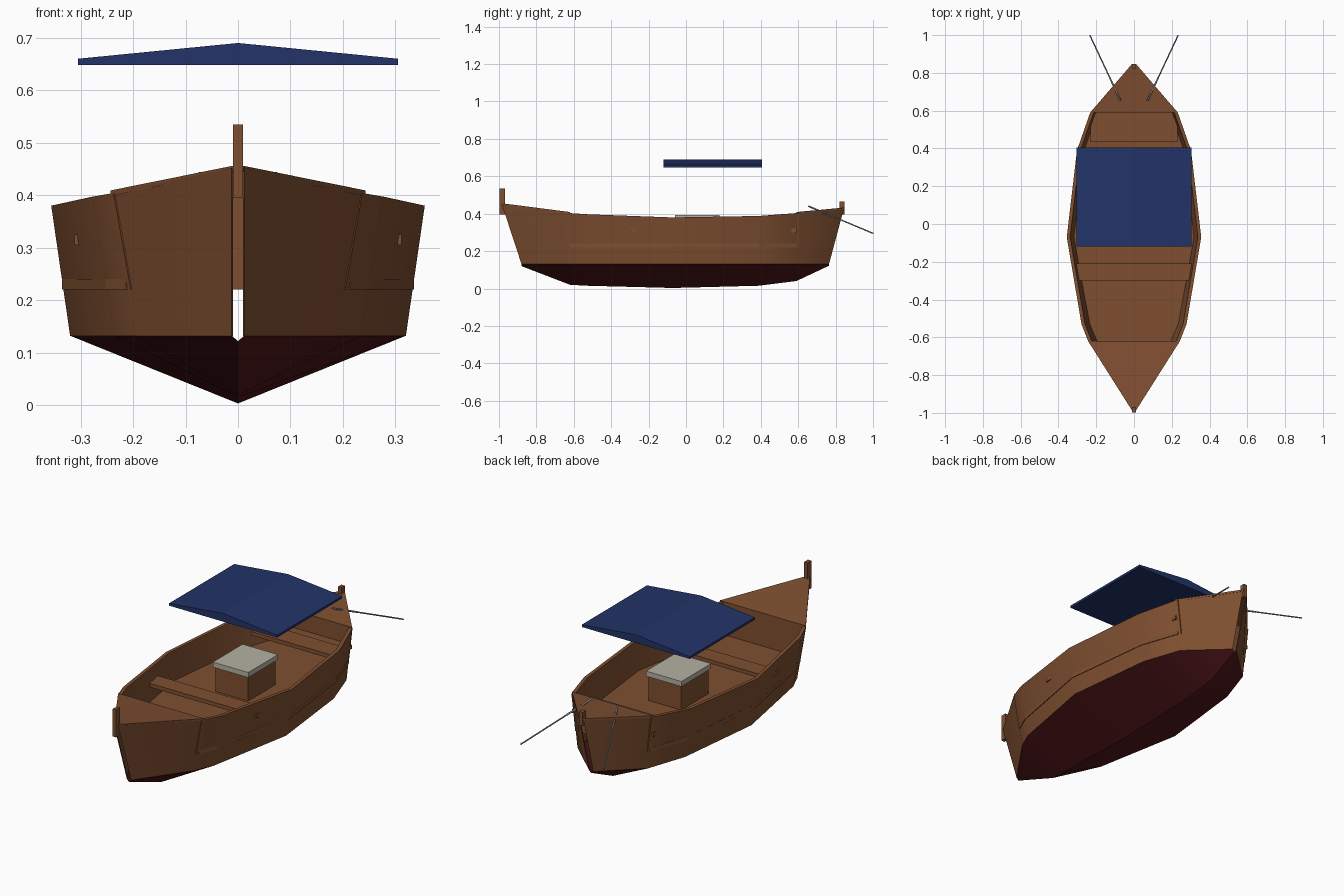
import bpy, bmesh, math
from mathutils import Vector

old = bpy.data.objects.get("Cube")
if old:
    bpy.data.objects.remove(old, do_unlink=True)


def material(name, rgb):
    m = bpy.data.materials.new(name)
    m.use_nodes = True
    m.diffuse_color = (*rgb, 1)
    m.node_tree.nodes["Principled BSDF"].inputs["Base Color"].default_value = (*rgb, 1)
    return m


WOOD = material("brown wood", (0.21, 0.078, 0.03))
MAROON = material("maroon bottom paint", (0.08, 0.008, 0.01))
BLUE = material("blue canvas", (0.016, 0.034, 0.14))
PALE = material("pale grey lid", (0.46, 0.44, 0.37))
STEEL = material("steel grey", (0.25, 0.25, 0.25))


def finish(name, bm, mat, smooth=None):
    bmesh.ops.recalc_face_normals(bm, faces=bm.faces)
    me = bpy.data.meshes.new(name)
    bm.to_mesh(me)
    bm.free()
    me.materials.append(mat)
    if smooth:
        me.shade_smooth()
        me.set_sharp_from_angle(angle=math.radians(smooth))
    ob = bpy.data.objects.new(name, me)
    bpy.context.scene.collection.objects.link(ob)
    return ob


def loft(name, rings, mat, closed=True, caps=True, smooth=None):
    """Skin a row of cross-sections that have equal point counts."""
    bm = bmesh.new()
    rows = [[bm.verts.new(p) for p in ring] for ring in rings]
    n = len(rows[0])
    for a, b in zip(rows, rows[1:]):
        for i in range(n if closed else n - 1):
            j = (i + 1) % n
            bm.faces.new((a[i], a[j], b[j], b[i]))
    if closed and caps:
        bm.faces.new(rows[0])
        bm.faces.new(rows[-1])
    return finish(name, bm, mat, smooth)


def slab(name, outline, thickness, mat):
    """Polygon given by its top points, thickened downwards."""
    top = [Vector(p) for p in outline]
    low = [p - Vector((0, 0, thickness)) for p in top]
    return loft(name, [low, top], mat)


def box(name, x, y, z, mat):
    """Box centred in x with half width x, and y and z ranges."""
    return slab(name, [(-x, y[0], z[1]), (x, y[0], z[1]), (x, y[1], z[1]), (-x, y[1], z[1])],
                z[1] - z[0], mat)


# Hull stations: sheer y, half width, z; chine y, half width; keel z
CHINE = 0.132
stations = [
    (-0.985, 0.012, 0.452, -0.88, 0.012, 0.12),
    (-0.62, 0.243, 0.403, -0.62, 0.195, 0.02),
    (-0.53, 0.278, 0.397, -0.53, 0.235, 0.015),
    (-0.07, 0.356, 0.38, -0.07, 0.32, 0.003),
    (0.39, 0.302, 0.388, 0.39, 0.268, 0.015),
    (0.59, 0.232, 0.403, 0.59, 0.2, 0.04),
    (0.845, 0.012, 0.43, 0.765, 0.012, 0.122),
]
FLOOR = 0.24
GAP = 0.01
WALL = 0.018


def width_at(station, z):
    _, ws, zs, _, wc, _ = station
    return wc + (ws - wc) * (z - CHINE) / (zs - CHINE)


# Planked sides, left open at bow and stern
for side, s in (("left", 1), ("right", -1)):
    rings = []
    for ys, ws, zs, yc, wc, _ in stations:
        rings.append([
            (s * wc, yc, CHINE), (s * ws, ys, zs),
            (s * max(ws - WALL, GAP), ys * 0.995, zs),
            (s * max(wc - WALL, GAP), yc * 0.995, CHINE)])
    loft(side + "_side", rings, WOOD, smooth=30)

# Painted V bottom
loft("hull_bottom", [[(-wc, yc, CHINE), (0, yc, k), (wc, yc, CHINE)]
                     for _, _, _, yc, wc, k in stations],
     MAROON, closed=False, smooth=20)

# Floor, its edge just proud of the planking
inner = stations[1:-1]
edge = [(width_at(st, 0.22) + 0.003, st[0], FLOOR) for st in inner]
slab("floor", edge + [(-x, y, z) for x, y, z in reversed(edge)], 0.02, WOOD)

# End decks and the bulkheads beneath them
for name, st, tip in (("bow", stations[1], (-0.985, 0.456)),
                      ("stern", stations[-2], (0.848, 0.433))):
    y, w, z = st[:3]
    slab(name + "_deck", [(-w, y, z + 0.006), (w, y, z + 0.006),
                          (GAP, tip[0], tip[1]), (-GAP, tip[0], tip[1])], 0.01, WOOD)
    low, high = width_at(st, 0.22) - 0.006, w - 0.006
    d = 0.012 if y < 0 else -0.012
    loft(name + "_bulkhead",
         [[(-low, yy, 0.22), (low, yy, 0.22), (high, yy, z), (-high, yy, z)]
          for yy in (y, y - d)], WOOD)

# Stem posts
box("bow_post", GAP, (-0.998, -0.968), (0.395, 0.535), WOOD)
box("stern_post", GAP, (0.822, 0.848), (0.395, 0.465), WOOD)

# Seats
box("front_thwart", 0.312, (-0.30, -0.21), (0.305, 0.325), WOOD)
box("stern_bench", 0.23, (0.435, 0.54), (0.305, 0.325), WOOD)
box("stern_bench_back", 0.23, (0.54, 0.59), (0.30, 0.32), WOOD)

# Engine box with lid
box("engine_box", 0.092, (-0.05, 0.17), (FLOOR, 0.368), WOOD)
box("engine_box_lid", 0.1, (-0.06, 0.18), (0.366, 0.392), PALE)

# Low gabled canopy
profile = [(-0.305, 0.648), (0.305, 0.648), (0.305, 0.66), (0, 0.69), (-0.305, 0.66)]
loft("canopy", [[(x, y, z) for x, z in profile] for y in (-0.12, 0.405)], BLUE)

# Thin rods trailing over the stern, with thicker handles
for side, s in (("left", 1), ("right", -1)):
    a, b = Vector((s * 0.072, 0.655, 0.44)), Vector((s * 0.234, 1.0, 0.295))
    for part, p, q, r in (("rod", a, b, 0.0035), ("rod_handle", a, a.lerp(b, 0.35), 0.0045)):
        bm = bmesh.new()
        bmesh.ops.create_cone(bm, cap_ends=True, segments=8, radius1=r, radius2=r,
                              depth=(q - p).length)
        ob = finish(side + "_" + part, bm, STEEL, smooth=50)
        ob.location = (p + q) / 2
        ob.rotation_euler = (q - p).to_track_quat("Z", "Y").to_euler()
